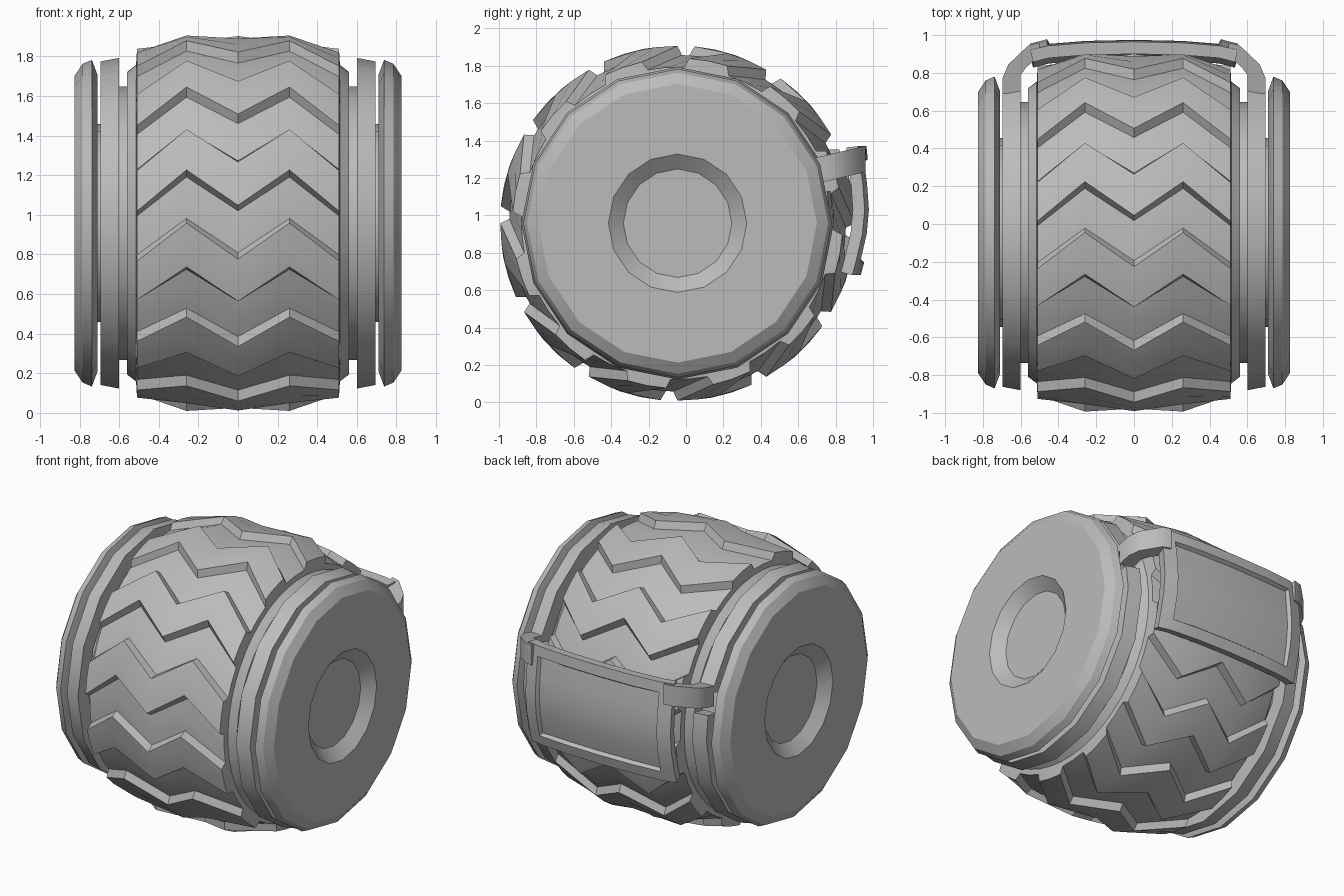
import bpy, bmesh
from math import sin, cos, radians

cube = bpy.data.objects.get("Cube")
if cube:
    bpy.data.objects.remove(cube)

CY, CZ = -0.045, 0.958  # the drum's axis runs along x through here

grey = bpy.data.materials.new("plain grey")
grey.use_nodes = True
grey.diffuse_color = (0.5, 0.5, 0.5, 1)
grey.node_tree.nodes["Principled BSDF"].inputs["Base Color"].default_value = (0.5, 0.5, 0.5, 1)


def polar(x, r, deg):
    """Point at radius r about the axis; 0 degrees is the back, 90 the top."""
    a = radians(deg)
    return (x, CY + r * cos(a), CZ + r * sin(a))


def finish(bm, name, angle=32):
    bmesh.ops.recalc_face_normals(bm, faces=bm.faces)
    mesh = bpy.data.meshes.new(name)
    bm.to_mesh(mesh)
    bm.free()
    obj = bpy.data.objects.new(name, mesh)
    bpy.context.scene.collection.objects.link(obj)
    mesh.materials.append(grey)
    bpy.ops.object.select_all(action='DESELECT')
    obj.select_set(True)
    bpy.context.view_layer.objects.active = obj
    bpy.ops.object.shade_smooth_by_angle(angle=radians(angle))
    return obj


def loft(bm, sections, closed_section=True, cap=True):
    """Skin a list of equally long point loops."""
    rows = [[bm.verts.new(p) for p in s] for s in sections]
    n = len(rows[0])
    for a, b in zip(rows, rows[1:]):
        for i in range(n if closed_section else n - 1):
            j = (i + 1) % n
            bm.faces.new((a[i], a[j], b[j], b[i]))
    if cap:
        bm.faces.new(rows[0])
        bm.faces.new(rows[-1])
    return rows


# Tread drum: twelve raised zigzag plates around the body
# Each column: x, base radius, plate height, zigzag shift in degrees
half = [(0.26, 0.90, 0.048, 0), (0.51, 0.835, 0.048, 12.5),
        (0.515, 0.80, 0, 12.5), (0.56, 0.765, 0, 12.5)]
columns = [(-x, r, h, s) for x, r, h, s in reversed(half)] + [(0, 0.90, 0.05, 11)] + half
plate = [(-1.5, 0), (0, 1), (6.75, 1), (13.5, 1), (15, 0), (21.75, 0)]
bm = bmesh.new()
loft(bm, [[polar(x, r + h * up, 180 + 30 * k + a + s)
           for k in range(12) for a, up in plate]
          for x, r, h, s in columns])
finish(bm, "tread_drum", 28)

# End discs with their inner collars, turned about the axis
turned = [(0.55, 0.69), (0.675, 0.69), (0.675, 0.50), (0.71, 0.50), (0.71, 0.75),
          (0.738, 0.825), (0.785, 0.805), (0.825, 0.745), (0.825, 0.37), (0.76, 0.29)]
# Split bands: a gap at the back, below the buckle arm
band = [(0.60, 0.72), (0.60, 0.835), (0.695, 0.817), (0.695, 0.72)]
band_angles = [22.5 * i for i in range(1, 17)] + [372]
# Buckle arms: outline from above, sheared upward towards the back
arm = [(0.50, 0.96), (0.56, 0.945), (0.665, 0.845), (0.695, 0.775), (0.695, 0.69),
       (0.60, 0.69), (0.60, 0.79), (0.57, 0.83), (0.50, 0.89)]

for side, label in ((1, "left"), (-1, "right")):
    bm = bmesh.new()
    loft(bm, [[polar(side * x, r, 22.5 * i) for i in range(16)] for x, r in turned])
    finish(bm, label + "_end_disc")

    bm = bmesh.new()
    loft(bm, [[polar(side * x, r, a) for x, r in band] for a in band_angles])
    finish(bm, label + "_band")

    bm = bmesh.new()
    loft(bm, [[(side * x, y, z + 0.24 * (y - 0.70)) for x, y in arm]
              for z in (1.17, 1.31)])
    finish(bm, label + "_buckle_arm")

# Buckle plate: a curved slab across the back with a recessed panel
across = [(-0.55, 0.045), (-0.46, 0.022), (-0.26, 0.006), (0, 0),
          (0.26, 0.006), (0.46, 0.022), (0.55, 0.045)]
down = [(1.37, 0.035), (1.30, 0.028), (1.17, 0.01), (1.03, 0),
        (0.90, 0.012), (0.75, 0.047), (0.68, 0.066)]
bm = bmesh.new()
rows = loft(bm, [[(x, 1.0 - dx - dz, z) for x, dx in across] for z, dz in down],
            closed_section=False, cap=False)
bmesh.ops.recalc_face_normals(bm, faces=bm.faces)
if sum(f.normal.y for f in bm.faces) < 0:
    bmesh.ops.reverse_faces(bm, faces=bm.faces)
bmesh.ops.solidify(bm, geom=bm.faces[:], thickness=0.065)
bm.normal_update()
panel = [f for f in bm.faces if f.normal.y > 0.5
         and abs(f.calc_center_median().x) < 0.46
         and 0.75 < f.calc_center_median().z < 1.30]
bmesh.ops.inset_region(bm, faces=panel, thickness=0.012, depth=-0.025)
finish(bm, "buckle_plate")
